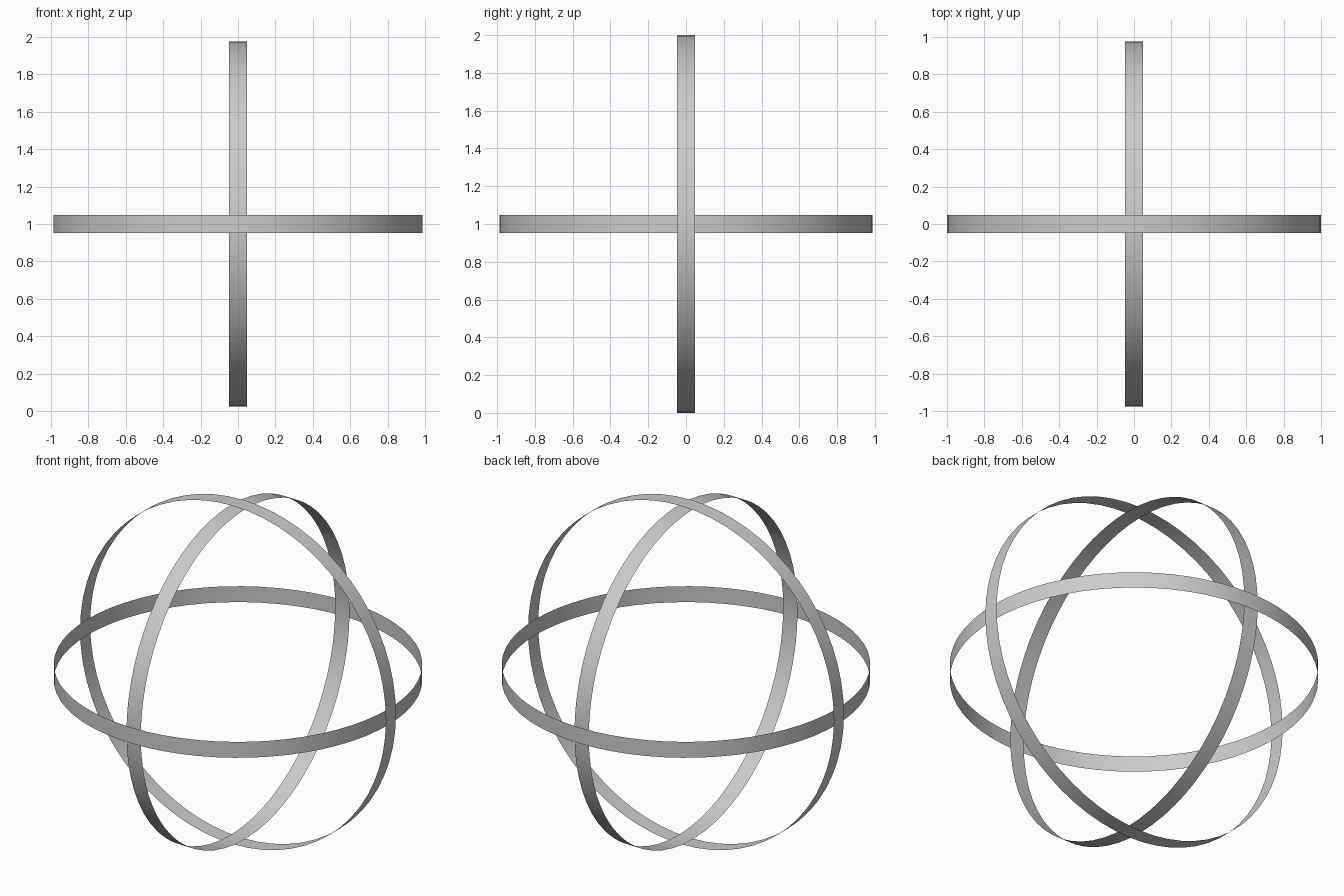
import bpy, bmesh, math
from mathutils import Matrix

if "Cube" in bpy.data.objects:
    bpy.data.objects.remove(bpy.data.objects["Cube"])

SEGMENTS = 64
HALF_WIDTH = 0.047


def ribbon_ring(name, radius, rotation):
    """Thin open band around an axis, centred at z = 1."""
    bm = bmesh.new()
    bmesh.ops.create_cone(bm, cap_ends=False, segments=SEGMENTS,
                          radius1=radius, radius2=radius, depth=2 * HALF_WIDTH)
    bm.transform(Matrix.Translation((0, 0, 1)) @ rotation)
    for f in bm.faces:
        f.smooth = True
    mesh = bpy.data.meshes.new(name)
    bm.to_mesh(mesh)
    bm.free()
    obj = bpy.data.objects.new(name, mesh)
    bpy.context.collection.objects.link(obj)
    return obj


# Three nested bands, each on its own plane
quarter = math.pi / 2
ribbon_ring("outer_vertical_ring", 1.0, Matrix.Rotation(quarter, 4, 'X'))
ribbon_ring("horizontal_ring", 0.987, Matrix.Identity(4))
ribbon_ring("inner_vertical_ring", 0.975, Matrix.Rotation(quarter, 4, 'Y'))
